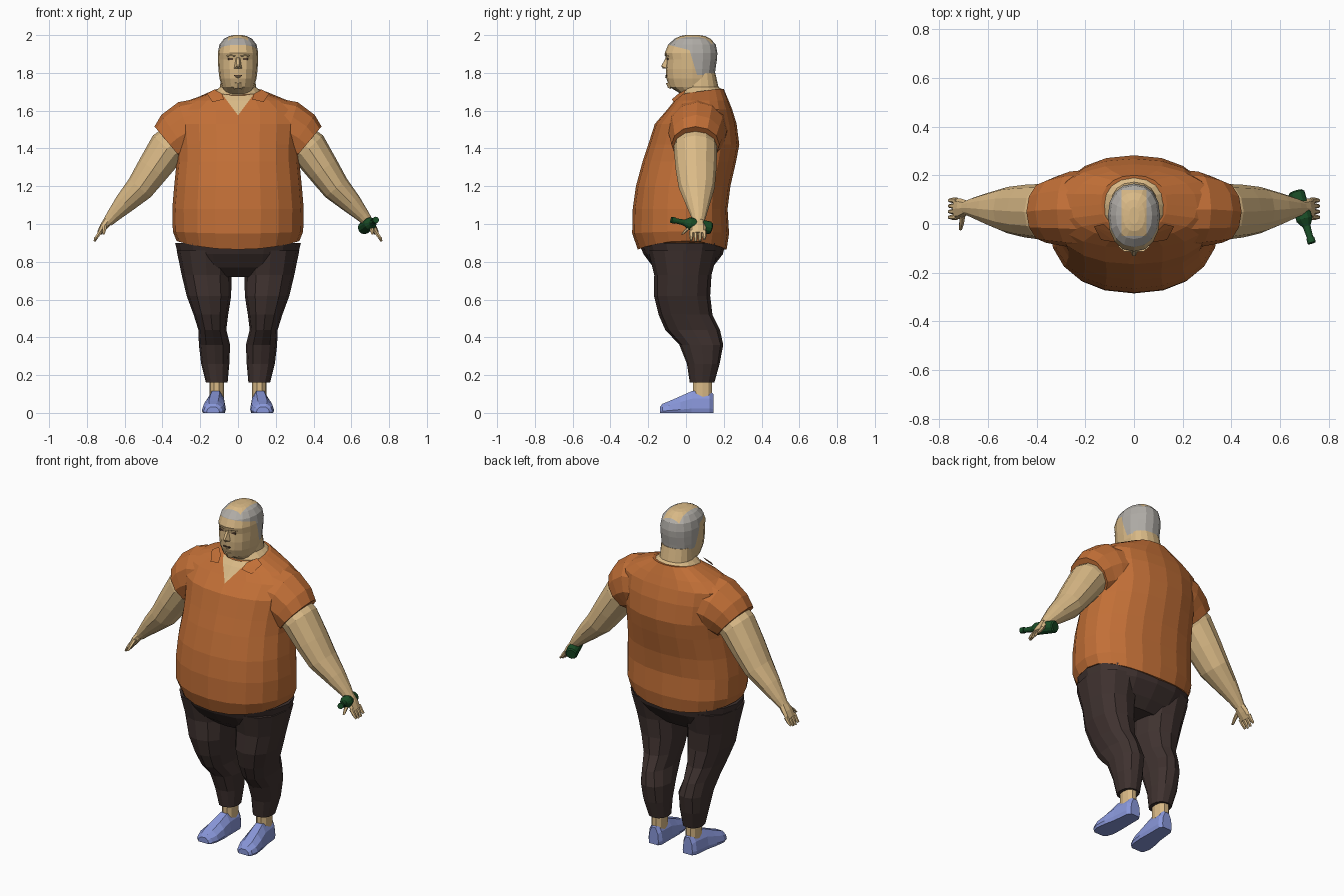
import bpy, bmesh, math
from mathutils import Vector


def material(name, r, g, b):
    m = bpy.data.materials.new(name)
    m.diffuse_color = (r, g, b, 1)
    return m


SKIN = material("skin", 0.70, 0.49, 0.24)
SHIRT = material("orange_shirt", 0.54, 0.16, 0.038)
PANTS = material("dark_brown_cloth", 0.050, 0.032, 0.029)
SHOE = material("blue_shoe", 0.25, 0.31, 0.70)
HAIR = material("grey_hair", 0.43, 0.41, 0.38)
GLASS = material("green_glass", 0.010, 0.075, 0.020)
DARK = material("dark_detail", 0.09, 0.05, 0.03)


def finish(name, bm, mats, mirror=False):
    bmesh.ops.recalc_face_normals(bm, faces=bm.faces)
    me = bpy.data.meshes.new(name)
    bm.to_mesh(me)
    bm.free()
    for m in mats:
        me.materials.append(m)
    ob = bpy.data.objects.new(name, me)
    bpy.context.collection.objects.link(ob)
    if mirror:
        mod = ob.modifiers.new("mirror", 'MIRROR')
        mod.use_mirror_merge = False
    return ob


def loft(rings):
    """Skin a list of closed point rings and cap both ends."""
    bm = bmesh.new()
    vs = [[bm.verts.new(p) for p in r] for r in rings]
    n = len(vs[0])
    for a, b in zip(vs, vs[1:]):
        for i in range(n):
            j = (i + 1) % n
            bm.faces.new((a[i], a[j], b[j], b[i]))
    bm.faces.new(vs[0])
    bm.faces.new(vs[-1])
    return bm


def level(z, hw, y0, ym, y1, cx=0.0, n=16, p=0.9, dside=0.0, dback=0.0):
    """Horizontal ring with its own front and back depth and optional height sway."""
    pts = []
    for i in range(n):
        a = 2 * math.pi * i / n
        c, s = math.cos(a), math.sin(a)
        x = math.copysign(abs(c) ** p, c) * hw
        y = math.copysign(abs(s) ** p, s)
        y = ym + (y * (y1 - ym) if y > 0 else y * (ym - y0))
        pts.append(Vector((cx + x, y, z + dside * c * c + dback * max(s, 0))))
    return pts


def tube(path, n=10, first=None):
    """Rings along a path of (x, y, z, half depth in y, half thickness)."""
    rings = []
    for i, (x, y, z, ry, rt) in enumerate(path):
        a, b = path[max(i - 1, 0)], path[min(i + 1, len(path) - 1)]
        t = Vector((b[0] - a[0], 0, b[2] - a[2])).normalized()
        v = Vector((-t.z, 0, t.x))
        rings.append([Vector((x, y, z)) + Vector((0, ry, 0)) * math.cos(k * math.tau / n)
                      + v * rt * math.sin(k * math.tau / n) for k in range(n)])
    return loft(rings)


def hull(name, pts, mat, mirror=False):
    bm = bmesh.new()
    for p in pts:
        bm.verts.new(p)
    r = bmesh.ops.convex_hull(bm, input=bm.verts)
    bmesh.ops.delete(bm, geom=list({v for v in r["geom_interior"] if isinstance(v, bmesh.types.BMVert)}),
                     context='VERTS')
    return finish(name, bm, [mat], mirror)


def block(cx, cy, cz, sx, sy, sz):
    return [(cx + i * sx / 2, cy + j * sy / 2, cz + k * sz / 2)
            for i in (-1, 1) for j in (-1, 1) for k in (-1, 1)]


def cut(bm, co, no, keep):
    """Slice the faces chosen by keep(centre) along a plane."""
    fs = [f for f in bm.faces if keep(f.calc_center_median())]
    geom = fs + list({e for f in fs for e in f.edges}) + list({v for f in fs for v in f.verts})
    bmesh.ops.bisect_plane(bm, geom=geom, plane_co=co, plane_no=no)


# shirt body with a V opening
bm = loft([
    level(0.865, 0.325, -0.255, 0.0, 0.215, dside=0.045, n=20),
    level(0.95, 0.345, -0.285, 0.0, 0.228, dside=0.01, n=20),
    level(1.08, 0.348, -0.282, 0.0, 0.22, n=20),
    level(1.20, 0.338, -0.265, 0.0, 0.235, n=20),
    level(1.33, 0.325, -0.23, 0.02, 0.265, n=20),
    level(1.42, 0.325, -0.20, 0.03, 0.282, n=20),
    level(1.53, 0.335, -0.165, 0.04, 0.268, n=20),
    level(1.605, 0.335, -0.10, 0.06, 0.245, n=20),
    level(1.655, 0.26, -0.06, 0.07, 0.225, n=20),
    level(1.68, 0.135, -0.035, 0.08, 0.20, n=20, dside=0.02, dback=0.035)])
V_Z, V_K = 1.575, 0.75
for s in (-1, 1):
    cut(bm, (0, 0, V_Z), (s, 0, -V_K), lambda c: c.z > 1.54 and c.y < 0.03)
for f in bm.faces:
    c = f.calc_center_median()
    if c.y < 0.03 and c.z > V_Z and abs(c.x) < (c.z - V_Z) * V_K:
        f.material_index = 1
finish("shirt", bm, [SHIRT, SKIN])

# collar flaps
hull("collar", [(0.075, -0.075, 1.66), (0.135, -0.065, 1.645), (0.165, -0.01, 1.69),
                (0.125, 0.0, 1.712), (0.085, -0.04, 1.69)], SHIRT, True)

# sleeves and arms
finish("sleeve", tube([(0.17, 0.06, 1.505, 0.165, 0.165), (0.265, 0.06, 1.488, 0.155, 0.165),
                       (0.32, 0.055, 1.455, 0.14, 0.15), (0.362, 0.05, 1.42, 0.127, 0.125)], 12),
       [SHIRT], True)
finish("arm", tube([(0.30, 0.05, 1.455, 0.11, 0.10), (0.375, 0.05, 1.40, 0.115, 0.102),
                    (0.45, 0.053, 1.29, 0.108, 0.088), (0.52, 0.057, 1.19, 0.095, 0.075),
                    (0.60, 0.062, 1.11, 0.066, 0.056), (0.66, 0.066, 1.045, 0.042, 0.037),
                    (0.69, 0.066, 1.01, 0.030, 0.027)], 12), [SKIN], True)

# hands
finish("palm", tube([(0.685, 0.066, 1.02, 0.030, 0.026), (0.712, 0.063, 0.985, 0.042, 0.021),
                     (0.735, 0.062, 0.95, 0.042, 0.013)], 8), [SKIN], True)
for i in range(4):
    y, drop = 0.028 + 0.023 * i, (0.006, 0.0, 0.002, 0.012)[i]
    finish(f"finger_{i + 1}", tube([(0.727, y, 0.962, 0.012, 0.012), (0.745, y, 0.935, 0.011, 0.010),
                                    (0.760, y, 0.908 + drop, 0.007, 0.006)], 6), [SKIN], True)
finish("thumb", tube([(0.705, 0.035, 0.995, 0.014, 0.013), (0.708, 0.005, 0.97, 0.013, 0.011),
                      (0.712, -0.02, 0.945, 0.007, 0.007)], 6), [SKIN], True)

# bottle: profile turned around a slanted axis
base, tip = Vector((0.665, 0.133, 0.978)), Vector((0.73, -0.078, 1.022))
axis = (tip - base).normalized()
u = axis.cross(Vector((0, 0, 1))).normalized()
w = axis.cross(u)
profile = [(0, 0.028), (0.03, 0.034), (0.55, 0.034), (0.68, 0.016), (0.9, 0.013),
           (0.9, 0.017), (1, 0.017)]
finish("bottle", loft([[base.lerp(tip, t) + r * (u * math.cos(k * math.tau / 12) + w * math.sin(k * math.tau / 12))
                        for k in range(12)] for t, r in profile]), [GLASS])

# trousers
finish("trouser_seat", loft([
    level(0.72, 0.20, -0.11, 0.0, 0.09), level(0.77, 0.295, -0.172, 0.0, 0.14),
    level(0.84, 0.318, -0.225, 0.0, 0.195), level(0.90, 0.333, -0.25, 0.0, 0.21)]), [PANTS])
legs = [(0.16, 0.055, 0.17, 0.02, 0.15), (0.26, 0.046, 0.195, 0.005, 0.178),
        (0.36, 0.042, 0.207, -0.035, 0.197), (0.44, 0.062, 0.21, -0.11, 0.18),
        (0.52, 0.052, 0.235, -0.145, 0.14), (0.62, 0.036, 0.272, -0.17, 0.128),
        (0.73, 0.035, 0.298, -0.168, 0.135), (0.86, 0.02, 0.325, -0.20, 0.17)]
finish("trouser_leg", loft([level(z, (b - a) / 2, y0, (y0 + y1) / 2, y1, (a + b) / 2, 12)
                            for z, a, b, y0, y1 in legs]), [PANTS], True)

# ankles and shoes
finish("ankle", loft([level(z, 0.038, 0.035, 0.088, 0.14, 0.113, 10) for z in (0.08, 0.2)]),
       [SKIN], True)
shoe = [(0.145, 0.112, 0.032, 0.10), (0.125, 0.113, 0.046, 0.118), (0.03, 0.118, 0.052, 0.115),
        (-0.03, 0.124, 0.060, 0.088), (-0.09, 0.130, 0.062, 0.062), (-0.125, 0.132, 0.050, 0.048),
        (-0.137, 0.132, 0.034, 0.032)]
outline = [(-0.9, 0), (0.9, 0), (1, 0.2), (0.85, 0.65), (0.4, 1), (-0.4, 1), (-0.85, 0.65), (-1, 0.2)]
finish("shoe", loft([[Vector((cx + px * hw, y, pz * h)) for px, pz in outline]
                     for y, cx, hw, h in shoe]), [SHOE], True)

# neck
finish("neck", loft([level(1.64, 0.14, -0.03, 0.08, 0.19), level(1.695, 0.13, -0.025, 0.08, 0.19, dback=0.02),
                     level(1.725, 0.095, -0.015, 0.08, 0.172), level(1.80, 0.09, -0.01, 0.08, 0.155)]), [SKIN])

# head: hair and bald crown are cut into the surface
bm = loft([level(z, hw, y0, 0.035, y1) for z, hw, y0, y1 in [
    (1.685, 0.065, -0.02, 0.14), (1.725, 0.085, -0.088, 0.148), (1.77, 0.098, -0.104, 0.150),
    (1.82, 0.104, -0.107, 0.156), (1.87, 0.106, -0.104, 0.164), (1.905, 0.107, -0.113, 0.166),
    (1.95, 0.098, -0.094, 0.158), (1.98, 0.075, -0.062, 0.13), (1.995, 0.045, -0.03, 0.10),
    (2.0, 0.02, 0.0, 0.07)]])
for s in (-1, 1):
    cut(bm, (0.052 * s, 0, 0), (1, 0, 0), lambda c: c.z > 1.95)
cut(bm, (0, -0.05, 0), (0, 1, 0), lambda c: c.z > 1.95)
cut(bm, (0, 0.14, 0), (0, 1, 0), lambda c: c.z > 1.95)
cut(bm, (0, 0, 1.925), (0, 0.25, 1), lambda c: c.z > 1.8)
cut(bm, (0, 0.04, 1.85), (0, 1, 0.3), lambda c: 1.77 < c.z < 1.93)
cut(bm, (0, 0, 1.79), (0, 0, 1), lambda c: c.y > 0.03 and c.z < 1.85)
for f in bm.faces:
    c = f.calc_center_median()
    hair = c.z > 1.925 - 0.25 * c.y or (c.z > 1.79 and c.y > 0.04 - 0.3 * (c.z - 1.85))
    bald = c.z > 1.95 and abs(c.x) < 0.052 and -0.05 < c.y < 0.14
    f.material_index = 1 if hair and not bald else 0
finish("head", bm, [SKIN, HAIR])

# face
hull("nose", [(-0.009, -0.1, 1.888), (0.009, -0.1, 1.888), (0, -0.108, 1.88), (-0.006, -0.131, 1.836),
              (0.006, -0.131, 1.836), (0.021, -0.102, 1.824), (-0.021, -0.102, 1.824), (0, -0.122, 1.822)], SKIN)
hull("brow", [(0.014, -0.114, 1.893), (0.064, -0.093, 1.894), (0.06, -0.088, 1.885),
              (0.016, -0.1, 1.884), (0.04, -0.112, 1.9)], SKIN, True)
hull("eye", block(0.039, -0.096, 1.874, 0.026, 0.008, 0.009), DARK, True)
hull("mouth", block(0, -0.105, 1.787, 0.042, 0.008, 0.005), DARK)
hull("lower_lip", [(-0.02, -0.1, 1.782), (0.02, -0.1, 1.782), (0, -0.113, 1.779), (0, -0.1, 1.768)], SKIN)
hull("chin", [(-0.03, -0.085, 1.75), (0.03, -0.085, 1.75), (0, -0.106, 1.745), (-0.02, -0.08, 1.715),
              (0.02, -0.08, 1.715), (0, -0.095, 1.72)], SKIN)
